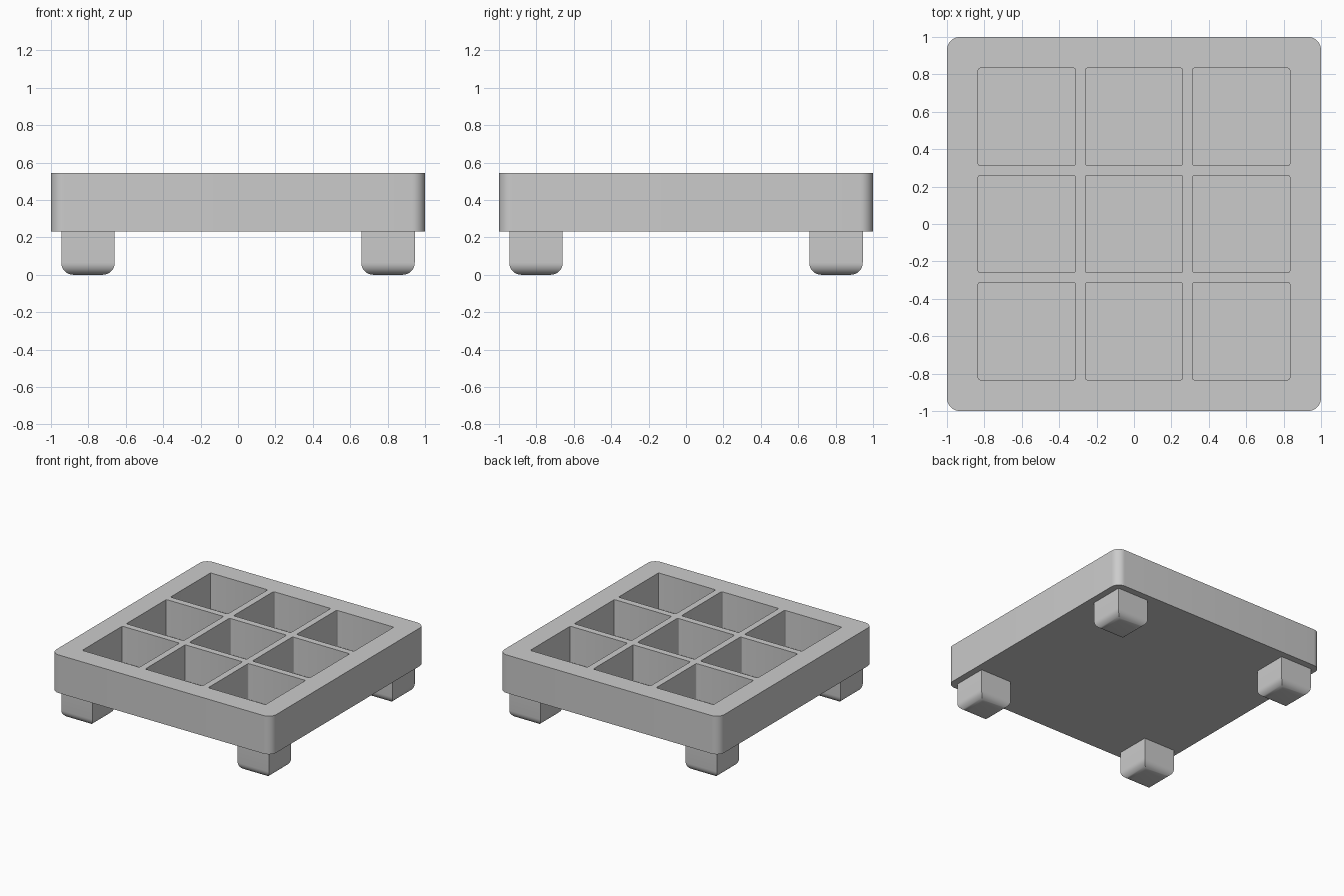
import bpy
import bmesh
import math

if "Cube" in bpy.data.objects:
    bpy.data.objects.remove(bpy.data.objects["Cube"], do_unlink=True)

BASE, TOP, FLOOR = 0.232, 0.545, 0.25
PITCH, CELL = 0.573, 0.52
LEG_POS, LEG_HALF, LEG_ROUND = 0.802, 0.143, 0.065

grey = bpy.data.materials.new("plain grey")
grey.use_nodes = True
colour = (0.6, 0.6, 0.6, 1)
grey.diffuse_color = colour
grey.node_tree.nodes["Principled BSDF"].inputs["Base Color"].default_value = colour


def rounded_square(half, radius, steps):
    """Outline of a square with rounded corners, counter-clockwise."""
    points = []
    for corner in range(4):
        start = corner * math.pi / 2
        mid = start + math.pi / 4
        reach = (half - radius) * math.sqrt(2)
        for i in range(steps + 1):
            a = start + i / steps * math.pi / 2
            points.append((reach * math.cos(mid) + radius * math.cos(a),
                           reach * math.sin(mid) + radius * math.sin(a)))
    return points


def square(half):
    return [(half, half), (-half, half), (-half, -half), (half, -half)]


def loft(bm, sections, cx=0, cy=0):
    """Closed solid through (z, outline) sections, bottom to top."""
    rings = [[bm.verts.new((cx + x, cy + y, z)) for x, y in outline]
             for z, outline in sections]
    n = len(rings[0])
    for low, high in zip(rings, rings[1:]):
        for i in range(n):
            j = (i + 1) % n
            bm.faces.new((low[i], low[j], high[j], high[i]))
    bm.faces.new(rings[0][::-1])
    bm.faces.new(rings[-1])


def make_object(name, bm):
    mesh = bpy.data.meshes.new(name)
    bm.to_mesh(mesh)
    bm.free()
    mesh.materials.append(grey)
    obj = bpy.data.objects.new(name, mesh)
    bpy.context.collection.objects.link(obj)
    return obj


def activate(obj):
    bpy.ops.object.select_all(action="DESELECT")
    obj.select_set(True)
    bpy.context.view_layer.objects.active = obj


def smooth(obj):
    activate(obj)
    bpy.ops.object.shade_smooth_by_angle(angle=math.radians(30))


# Tray block with rounded vertical corners
bm = bmesh.new()
outline = rounded_square(1, 0.07, 10)
loft(bm, [(BASE, outline), (TOP, outline)])
tray = make_object("tray", bm)

# Three by three grid of square pockets
bm = bmesh.new()
pocket = rounded_square(CELL / 2, 0.01, 3)
for col in (-1, 0, 1):
    for row in (-1, 0, 1):
        loft(bm, [(FLOOR, pocket), (TOP + 0.1, pocket)], col * PITCH, row * PITCH)
cutter = make_object("pocket_cutter", bm)
cutter.hide_render = True

cut = tray.modifiers.new("pockets", "BOOLEAN")
cut.operation = "DIFFERENCE"
cut.solver = "EXACT"
cut.object = cutter
activate(tray)
bpy.ops.object.modifier_apply(modifier=cut.name)
bpy.data.objects.remove(cutter, do_unlink=True)
smooth(tray)

# Four square feet with rounded-under bottoms
sections = []
for i in range(9):
    a = i / 8 * math.pi / 2
    sections.append((LEG_ROUND * (1 - math.cos(a)),
                     square(LEG_HALF - LEG_ROUND * (1 - math.sin(a)))))
sections.append((BASE, square(LEG_HALF)))
for side, sx in (("left", 1), ("right", -1)):
    for end, sy in (("front", -1), ("back", 1)):
        bm = bmesh.new()
        loft(bm, sections, sx * LEG_POS, sy * LEG_POS)
        smooth(make_object(f"{end}_{side}_foot", bm))
